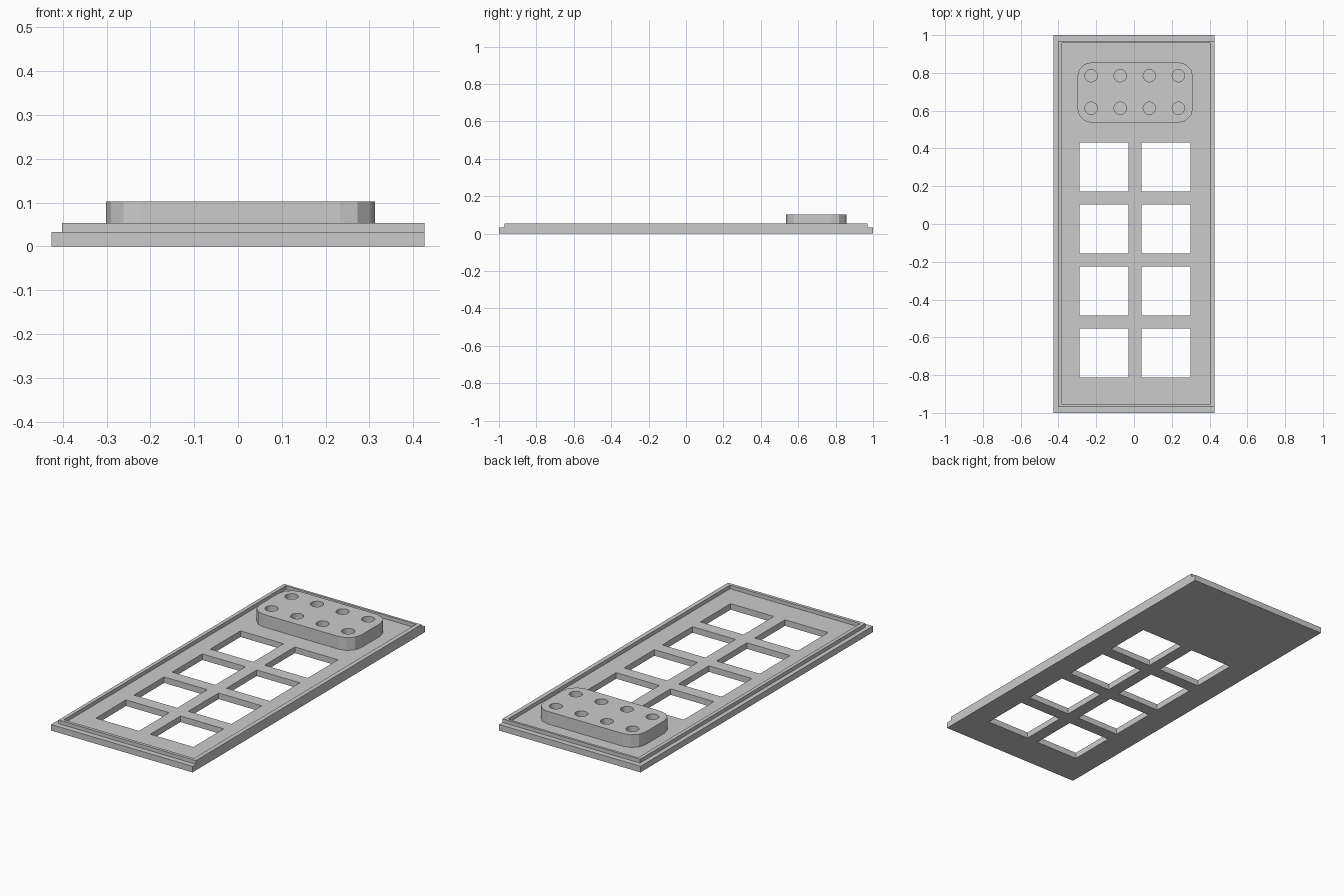
import bpy
import bmesh
from math import cos, sin, pi, radians

cube = bpy.data.objects.get("Cube")
if cube:
    bpy.data.objects.remove(cube, do_unlink=True)

# Single grey material
grey = bpy.data.materials.new("plain grey")
grey.use_nodes = True
colour = (0.6, 0.6, 0.6, 1)
grey.diffuse_color = colour
grey.node_tree.nodes["Principled BSDF"].inputs["Base Color"].default_value = colour


def rect(x0, x1, y0, y1):
    return [(x0, y0), (x1, y0), (x1, y1), (x0, y1)]


def circle(x, y, r, n=16):
    return [(x + r * cos(2 * pi * i / n), y + r * sin(2 * pi * i / n)) for i in range(n)]


def rounded_rect(x0, x1, y0, y1, r, steps):
    corners = [(x1 - r, y1 - r), (x0 + r, y1 - r), (x0 + r, y0 + r), (x1 - r, y0 + r)]
    points = []
    for k, (cx, cy) in enumerate(corners):
        for i in range(steps + 1):
            a = pi / 2 * (k + i / steps)
            points.append((cx + r * cos(a), cy + r * sin(a)))
    return points


def slab(name, outlines, z0, z1):
    """Extrude a flat profile; outlines inside the first become holes."""
    curve = bpy.data.curves.new(name + " profile", "CURVE")
    curve.dimensions = "2D"
    curve.fill_mode = "BOTH"
    curve.extrude = (z1 - z0) / 2
    for points in outlines:
        spline = curve.splines.new("POLY")
        spline.points.add(len(points) - 1)
        for p, (x, y) in zip(spline.points, points):
            p.co = (x, y, 0, 1)
        spline.use_cyclic_u = True
    helper = bpy.data.objects.new(name + " helper", curve)
    mesh = bpy.data.meshes.new_from_object(helper)
    bpy.data.objects.remove(helper)
    bpy.data.curves.remove(curve)

    # Weld caps to walls and clean up the fill
    bm = bmesh.new()
    bm.from_mesh(mesh)
    bmesh.ops.remove_doubles(bm, verts=bm.verts, dist=0.0001)
    bmesh.ops.dissolve_limit(bm, angle_limit=radians(1), verts=bm.verts, edges=bm.edges)
    bmesh.ops.recalc_face_normals(bm, faces=bm.faces)
    bmesh.ops.translate(bm, verts=bm.verts, vec=(0, 0, (z0 + z1) / 2))
    for f in bm.faces:
        f.smooth = False
    bm.to_mesh(mesh)
    bm.free()
    mesh.name = name
    mesh.materials.clear()
    mesh.materials.append(grey)
    obj = bpy.data.objects.new(name, mesh)
    bpy.context.collection.objects.link(obj)
    return obj


FLOOR, RIM, TOP = 0.033, 0.053, 0.102

# Base plate with two columns of four square windows
half = 0.13
windows = [rect(x - half, x + half, y - half, y + half)
           for x in (-0.158, 0.17)
           for y in (0.302 - 0.328 * i for i in range(4))]
slab("base_plate", [rect(-0.426, 0.426, -1, 1)] + windows, 0, FLOOR)

# Raised rim, flush with the plate on the left side only
slab("raised_rim", [rect(-0.402, 0.426, -0.97, 0.97),
                    rect(-0.382, 0.402, -0.953, 0.957)], FLOOR, RIM)

# Rounded block with two rows of blind holes
holes = [circle(-0.227 + 0.154 * i, y, 0.033) for i in range(4) for y in (0.613, 0.785)]
slab("hole_block", [rounded_rect(-0.301, 0.313, 0.535, 0.857, 0.08, 3)] + holes, FLOOR, TOP)
